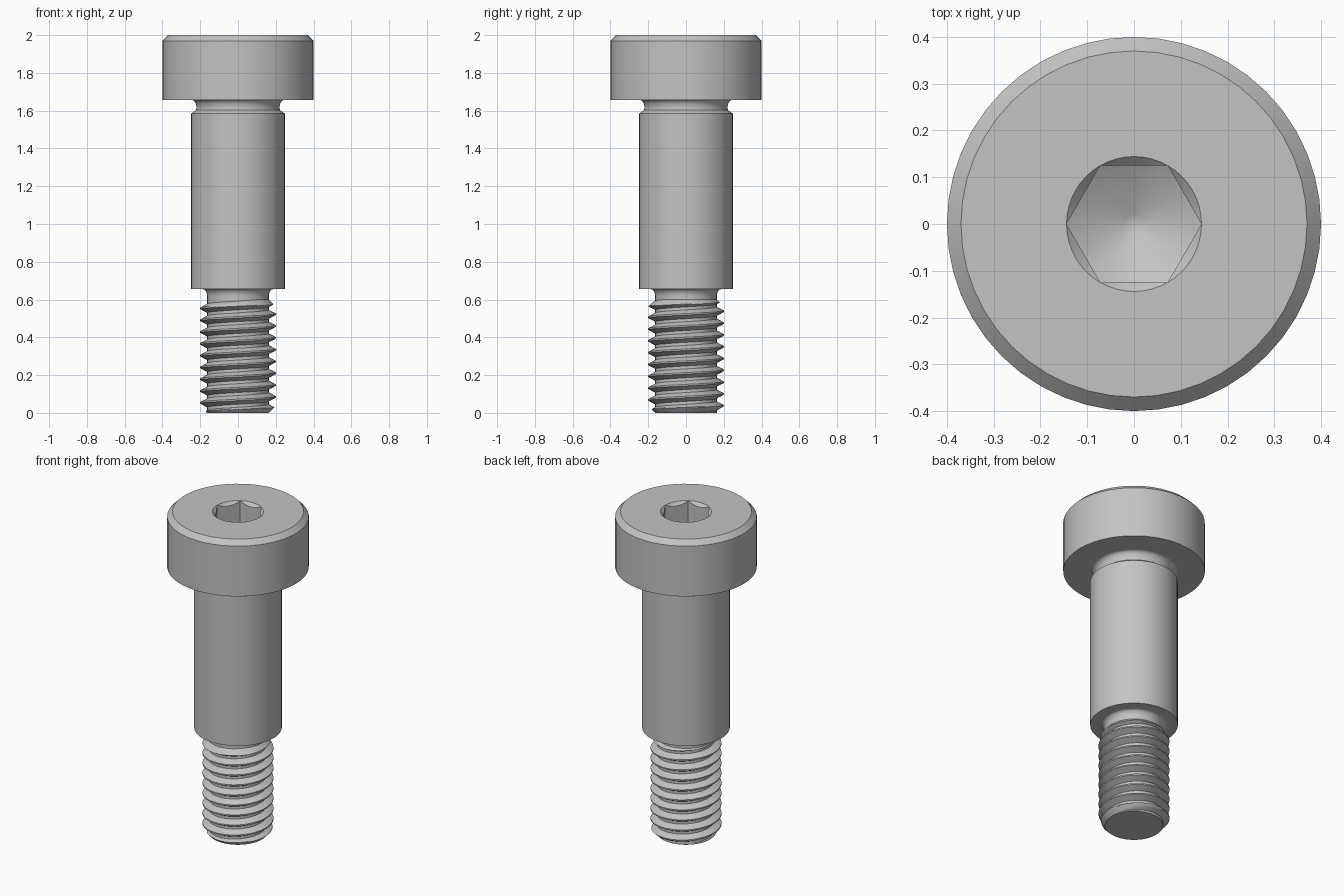
import bpy, bmesh
from math import pi, cos, sin, tan, radians

cube = bpy.data.objects.get("Cube")
if cube:
    bpy.data.objects.remove(cube, do_unlink=True)

steel = bpy.data.materials.new("grey steel")
steel.use_nodes = True
COLOR = (0.55, 0.55, 0.55, 1)
steel.diffuse_color = COLOR
steel.node_tree.nodes["Principled BSDF"].inputs["Base Color"].default_value = COLOR

SEGS = 48


def finish(name, bm):
    """Weld, then turn a bmesh into a smooth-shaded steel object."""
    bmesh.ops.remove_doubles(bm, verts=bm.verts, dist=0.0001)
    # close the flat end face standing on the ground
    rim = [e for e in bm.edges if e.is_boundary and all(v.co.z < 0.0001 for v in e.verts)]
    if rim:
        for f in bmesh.ops.holes_fill(bm, edges=rim, sides=0)["faces"]:
            f.normal_update()
            if f.normal.z > 0:
                f.normal_flip()
    mesh = bpy.data.meshes.new(name)
    bm.to_mesh(mesh)
    bm.free()
    mesh.materials.append(steel)
    obj = bpy.data.objects.new(name, mesh)
    bpy.context.collection.objects.link(obj)
    bpy.ops.object.select_all(action="DESELECT")
    obj.select_set(True)
    bpy.context.view_layer.objects.active = obj
    bpy.ops.object.shade_smooth_by_angle(angle=radians(30))
    return obj


def lathe(name, rows):
    """Revolve rows, each a function of angle giving (radius, height) or a plain pair."""
    bm = bmesh.new()
    grid = []
    for row in rows:
        ring = []
        for i in range(SEGS):
            a = 2 * pi * i / SEGS
            r, z = row(a) if callable(row) else row
            ring.append(bm.verts.new((r * cos(a), r * sin(a), z)))
        grid.append(ring)
    for low, high in zip(grid, grid[1:]):
        for i in range(SEGS):
            k = (i + 1) % SEGS
            bm.faces.new((low[i], low[k], high[k], high[i]))
    return finish(name, bm)


def fillet(r, z0, width, height, steps=6):
    """Quarter curve flaring outward from a neck up to a flat underside."""
    return [(r + width * (1 - cos(t)), z0 + height * sin(t))
            for t in (pi / 2 * k / steps for k in range(steps + 1))]


# Main sizes
TOP, HEAD_Z, SHOULDER_Z, THREAD_TOP = 2.0, 1.657, 0.655, 0.6
HEAD_R, SHOULDER_R, MAJOR_R, ROOT_R = 0.4, 0.2475, 0.2, 0.163
PITCH, CREST_Z, STEPS = 0.0625, 0.522, 16

# Socket: hexagonal walls, countersunk mouth, drilled cone floor
FLAT = 0.125
MOUTH_R = FLAT / cos(pi / 6)
SLOPE = tan(radians(30))
TIP_Z = 1.73


def hex_radius(a):
    return FLAT / cos((a % (pi / 3)) - pi / 6)


def socket_mouth(a):
    return hex_radius(a), TOP - (MOUTH_R - hex_radius(a))


def socket_floor(a):
    return hex_radius(a), TIP_Z + hex_radius(a) * SLOPE


lathe("head", [
    (SHOULDER_R - 0.004, HEAD_Z), (HEAD_R, HEAD_Z), (HEAD_R, TOP - 0.03),
    (HEAD_R - 0.03, TOP), (MOUTH_R, TOP), socket_mouth, socket_floor,
    (0.02, TIP_Z + 0.02 * SLOPE), (0, TIP_Z + 0.007)])

# Shoulder with a relief groove under the head and a neck above the thread
lathe("shoulder",
      [(ROOT_R, THREAD_TOP)]
      + fillet(ROOT_R, 0.615, 0.024, SHOULDER_Z - 0.615)
      + [(SHOULDER_R, SHOULDER_Z), (SHOULDER_R, 1.585), (0.222, 1.603)]
      + fillet(0.22, 1.615, 0.025, HEAD_Z - 1.615))


# Threaded end: a right-hand helix trimmed by a chamfer at both ends
def thread_radius(i, z):
    turn = (z - CREST_Z) / PITCH - i / SEGS
    away = abs(turn - round(turn)) * STEPS
    r = MAJOR_R - (MAJOR_R - ROOT_R) * min(max((away - 1) / 5, 0), 1)
    return min(r, ROOT_R + z, ROOT_R + THREAD_TOP - z)


bm = bmesh.new()
first, last = -10 * STEPS, 2 * STEPS
points = {}
for i in range(SEGS):
    a = 2 * pi * i / SEGS
    for j in range(first, last + STEPS + 1):
        z = CREST_Z + PITCH * (i / SEGS + j / STEPS)
        z = min(max(z, 0), THREAD_TOP)
        r = thread_radius(i, z)
        points[i, j] = bm.verts.new((r * cos(a), r * sin(a), z))
for i in range(SEGS):
    # the last column joins the first one a full turn higher
    k, lift = (i + 1, 0) if i + 1 < SEGS else (0, STEPS)
    for j in range(first, last):
        bm.faces.new((points[i, j], points[k, j + lift],
                      points[k, j + lift + 1], points[i, j + 1]))
bmesh.ops.remove_doubles(bm, verts=bm.verts, dist=0.0001)
loose = [v for v in bm.verts if not v.link_faces]
bmesh.ops.delete(bm, geom=loose, context="VERTS")
finish("threaded_end", bm)
